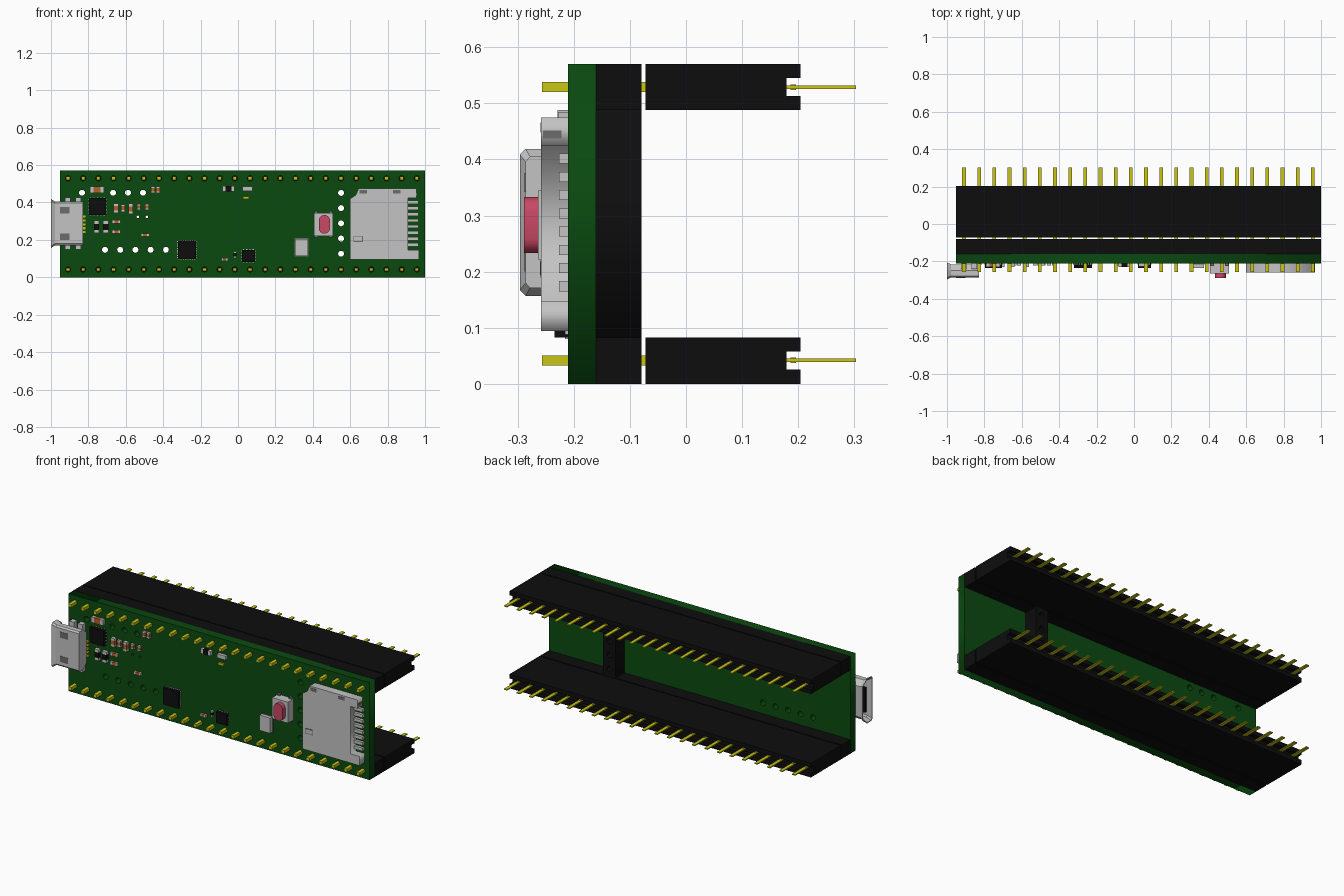
import bpy, bmesh, math
from mathutils import Matrix, Vector

if "Cube" in bpy.data.objects:
    bpy.data.objects.remove(bpy.data.objects["Cube"])


def material(name, rgb):
    m = bpy.data.materials.new(name)
    m.use_nodes = True
    m.diffuse_color = (*rgb, 1)
    m.node_tree.nodes["Principled BSDF"].inputs["Base Color"].default_value = (*rgb, 1)
    return m


GREEN = material("board green", (0.003, 0.068, 0.005))
BLACK = material("black plastic", (0.0042, 0.0042, 0.0042))
GOLD = material("gold", (0.58, 0.56, 0.008))
SILVER = material("silver", (0.55, 0.55, 0.55))
GREY = material("dark grey", (0.15, 0.15, 0.15))
RED = material("button red", (0.58, 0.065, 0.13))
ORANGE = material("capacitor orange", (0.42, 0.12, 0.025))

FACE, BACK = -0.21, -0.16          # front and back of the board
X0, X1, TOP = -0.952, 1.0, 0.57


def finish(name, bm, mats):
    bmesh.ops.recalc_face_normals(bm, faces=bm.faces)
    me = bpy.data.meshes.new(name)
    bm.to_mesh(me)
    bm.free()
    for m in mats:
        me.materials.append(m)
    ob = bpy.data.objects.new(name, me)
    bpy.context.collection.objects.link(ob)
    return ob


def boxes(name, items):
    """Each item is (material, x0, x1, y0, y1, z0, z1)."""
    bm = bmesh.new()
    mats = []
    for m, x0, x1, y0, y1, z0, z1 in items:
        if m not in mats:
            mats.append(m)
        mat = Matrix.Translation(((x0 + x1) / 2, (y0 + y1) / 2, (z0 + z1) / 2)) @ \
            Matrix.Diagonal((x1 - x0, y1 - y0, z1 - z0, 1))
        new = bmesh.ops.create_cube(bm, size=1, matrix=mat)["verts"]
        for f in {f for v in new for f in v.link_faces}:
            f.material_index = mats.index(m)
    return finish(name, bm, mats)


def circle(x, z, r, n=16):
    return [(x + r * math.cos(2 * math.pi * i / n), z + r * math.sin(2 * math.pi * i / n))
            for i in range(n)]


def plate(name, outline, y0, y1, mat, holes=()):
    """Flat x-z outline with holes, extruded along y."""
    cu = bpy.data.curves.new(name, 'CURVE')
    cu.dimensions, cu.fill_mode, cu.extrude = '2D', 'BOTH', (y1 - y0) / 2
    for pts in [outline, *holes]:
        sp = cu.splines.new('POLY')
        sp.points.add(len(pts) - 1)
        for p, (x, z) in zip(sp.points, pts):
            p.co = (x, z, 0, 1)
        sp.use_cyclic_u = True
    tmp = bpy.data.objects.new(name + " outline", cu)
    bpy.context.collection.objects.link(tmp)
    dg = bpy.context.evaluated_depsgraph_get()
    me = bpy.data.meshes.new_from_object(tmp.evaluated_get(dg))
    bm = bmesh.new()
    bm.from_mesh(me)
    bpy.data.objects.remove(tmp)
    bpy.data.meshes.remove(me)
    bmesh.ops.remove_doubles(bm, verts=bm.verts, dist=1e-5)
    bm.transform(Matrix.Translation((0, (y0 + y1) / 2, 0)) @ Matrix.Rotation(math.pi / 2, 4, 'X'))
    for f in bm.faces:
        f.material_index = 0
    return finish(name, bm, [mat])


def rect(x0, x1, z0, z1):
    return [(x0, z0), (x1, z0), (x1, z1), (x0, z1)]


def loft_x(name, sections, mat):
    """Bridge y-z sections given as (x, points); both ends are capped."""
    bm = bmesh.new()
    rings = [[bm.verts.new((x, y, z)) for y, z in pts] for x, pts in sections]
    for a, b in zip(rings, rings[1:]):
        for i in range(len(a)):
            j = (i + 1) % len(a)
            bm.faces.new((a[i], a[j], b[j], b[i]))
    bm.faces.new(rings[0])
    bm.faces.new(rings[-1])
    return finish(name, bm, [mat])


# Board with pin holes, test holes and the cross header holes
pins = [-0.909 + 0.0811 * i for i in range(24)]
rows = {"lower": 0.042, "upper": 0.529}
cross_holes = [circle(0.551, 0.126 + 0.0813 * i, 0.016) for i in range(5)]
holes = [circle(x, z, 0.015, 8) for x in pins for z in rows.values()]
holes += [circle(x, 0.452, 0.016) for x in (-0.834, -0.668, -0.588, -0.508)]
holes += [circle(-0.711 + 0.0813 * i, 0.147, 0.016) for i in range(5)]
holes += [circle(x, 0.323, 0.007, 10) for x in (-0.535, -0.487)]
plate("circuit board", rect(X0, X1, 0, TOP), FACE, BACK, GREEN, holes + cross_holes)
plate("cross header", rect(0.511, 0.592, 0.083, 0.488), BACK, -0.079, BLACK, cross_holes)

# Pin headers, sockets with a grooved end, and the pins through both
for side, zc in rows.items():
    lo, hi = (0, 0.083) if side == "lower" else (0.488, TOP)
    boxes(side + " header strip", [(BLACK, X0, X1, BACK, -0.079, lo, hi)])
    g0, g1 = zc - 0.016, zc + 0.016
    section = [(-0.072, lo), (0.204, lo), (0.204, g0), (0.179, g0),
               (0.179, g1), (0.204, g1), (0.204, hi), (-0.072, hi)]
    loft_x(side + " socket", [(X0, section), (X1, section)], BLACK)
    boxes(side + " pins", [b for x in pins for b in (
        (GOLD, x - 0.01, x + 0.01, -0.257, -0.06, zc - 0.009, zc + 0.009),
        (GOLD, x - 0.01, x + 0.01, 0.17, 0.303, zc - 0.003, zc + 0.003),
        (GOLD, x - 0.006, x + 0.006, 0.186, 0.196, zc - 0.005, zc + 0.005))])

# Micro connector: hollow shell with a flared mouth
ZC, YC = 0.288, -0.252


def ring(s):
    half = [(-0.286, 0.108), (-0.278, 0.117), (-0.248, 0.117), (-0.216, 0.09)]
    pts = half + [(y, -z) for y, z in reversed(half)]
    return [(YC + (y - YC) * (1 + (s - 1) * 2.5), ZC + z * s) for y, z in pts]


loft_x("connector shell", [(-0.83, ring(1)), (-0.978, ring(1)), (-1.0, ring(1.12)),
                           (-1.0, ring(1.08)), (-0.976, ring(0.95)), (-0.87, ring(0.95))], SILVER)
boxes("connector tongue", [(BLACK, -0.985, -0.86, -0.262, -0.248, 0.215, 0.36)])
boxes("connector slots", [(GREY, -0.952, -0.9, -0.288, -0.28, z, z + 0.034) for z in (0.2, 0.342)])
boxes("connector feet", [(SILVER, x, x + 0.03, -0.24, FACE, 0.148, 0.428) for x in (-0.925, -0.87)])
boxes("connector contacts", [(GOLD, -0.835, -0.815, -0.218, FACE, z, z + 0.011)
                             for z in [0.236 + 0.0208 * i for i in range(5)]])


# Square chips with little silver leads
def chip(name, x0, x1, z0, z1, thick, leads):
    items = [(BLACK, x0, x1, FACE - thick, FACE, z0, z1)]
    for i in range(leads):
        t = (i + 0.5) / leads
        x, z = x0 + t * (x1 - x0), z0 + t * (z1 - z0)
        items += [(SILVER, x - 0.003, x + 0.003, FACE - 0.006, FACE, z0 - 0.003, z1 + 0.003),
                  (SILVER, x0 - 0.003, x1 + 0.003, FACE - 0.006, FACE, z - 0.003, z + 0.003)]
    boxes(name, items)


chip("regulator chip", -0.797, -0.706, 0.334, 0.425, 0.025, 5)
chip("processor chip", -0.322, -0.225, 0.099, 0.197, 0.024, 8)
chip("sensor chip", 0.021, 0.09, 0.083, 0.147, 0.024, 4)


# Tiny two-ended components: centre x, centre z, width, height, body colour
def small_part(x, z, w, h, mat):
    a, b = w / 2, h / 2
    d = 0.019 if max(w, h) > 0.045 else 0.013
    if w > h:
        ends = [(x - a, x - a / 2, z - b, z + b), (x + a / 2, x + a, z - b, z + b)]
        body = (x - a / 2, x + a / 2, z - b, z + b)
    else:
        ends = [(x - a, x + a, z - b, z - b / 2), (x - a, x + a, z + b / 2, z + b)]
        body = (x - a, x + a, z - b / 2, z + b / 2)
    return [(m, r[0], r[1], FACE - d, FACE, r[2], r[3])
            for m, r in ((SILVER, ends[0]), (mat, body), (SILVER, ends[1]))]


caps = [(-0.753, 0.468, 0.075, 0.033), (-0.652, 0.37, 0.025, 0.05), (-0.615, 0.37, 0.022, 0.04),
        (-0.573, 0.366, 0.025, 0.055), (-0.53, 0.376, 0.02, 0.03), (-0.487, 0.376, 0.02, 0.03),
        (-0.65, 0.297, 0.045, 0.02), (-0.65, 0.243, 0.045, 0.02), (-0.497, 0.227, 0.045, 0.016),
        (-0.455, 0.468, 0.02, 0.035), (-0.428, 0.468, 0.02, 0.035), (-0.072, 0.095, 0.035, 0.017)]
resistors = [(-0.756, 0.27, 0.028, 0.065), (-0.707, 0.27, 0.028, 0.065),
             (-0.05, 0.474, 0.065, 0.028), (-0.016, 0.12, 0.015, 0.035)]
boxes("capacitors", [b for c in caps for b in small_part(*c, ORANGE)])
boxes("resistors", [b for c in resistors for b in small_part(*c, BLACK)])
boxes("status light", [(SILVER, 0.024, 0.078, -0.228, FACE, 0.462, 0.485),
                       (GOLD, 0.026, 0.06, -0.22, FACE, 0.418, 0.432)])
boxes("crystal", [(SILVER, 0.305, 0.374, -0.236, FACE, 0.115, 0.205),
                  (GREY, 0.301, 0.378, -0.216, FACE, 0.111, 0.209)])

# Push button with a stadium-shaped cap
boxes("button body", [(SILVER, 0.406, 0.508, -0.264, FACE, 0.222, 0.345)] +
      [(GREY, x, x + 0.018, -0.225, FACE, 0.213, 0.354) for x in (0.41, 0.486)])
cap = []
for i in range(24):
    a = 2 * math.pi * (i + 0.5) / 24
    cap.append((0.462 + 0.03 * math.cos(a), 0.283 + 0.03 * math.sin(a) + math.copysign(0.02, math.sin(a))))
plate("button cap", cap, -0.289, -0.262, RED)

# Card slot: chamfered metal cover, open end with contact fingers
cover = [(0.60, 0.094), (0.968, 0.094), (0.968, 0.147), (0.91, 0.147), (0.91, 0.425),
         (0.955, 0.425), (0.955, 0.475), (0.645, 0.475), (0.63, 0.44), (0.60, 0.42)]
plate("card slot cover", cover, -0.258, FACE, SILVER)
boxes("card slot fingers", [(SILVER, 0.905, 0.965, -0.226, FACE, z, z + 0.018)
                            for z in [0.165 + 0.0325 * i for i in range(8)]])
boxes("card slot openings", [(GREY, 0.617, 0.668, -0.2595, -0.255, 0.19, 0.222),
                             (SILVER, 0.621, 0.664, -0.2605, -0.255, 0.194, 0.218),
                             (GREY, 0.65, 0.69, -0.2595, -0.255, 0.448, 0.466),
                             (GREY, 0.83, 0.87, -0.2595, -0.255, 0.448, 0.466),
                             (GREY, 0.95, 0.957, -0.255, -0.222, 0.437, 0.452)])
